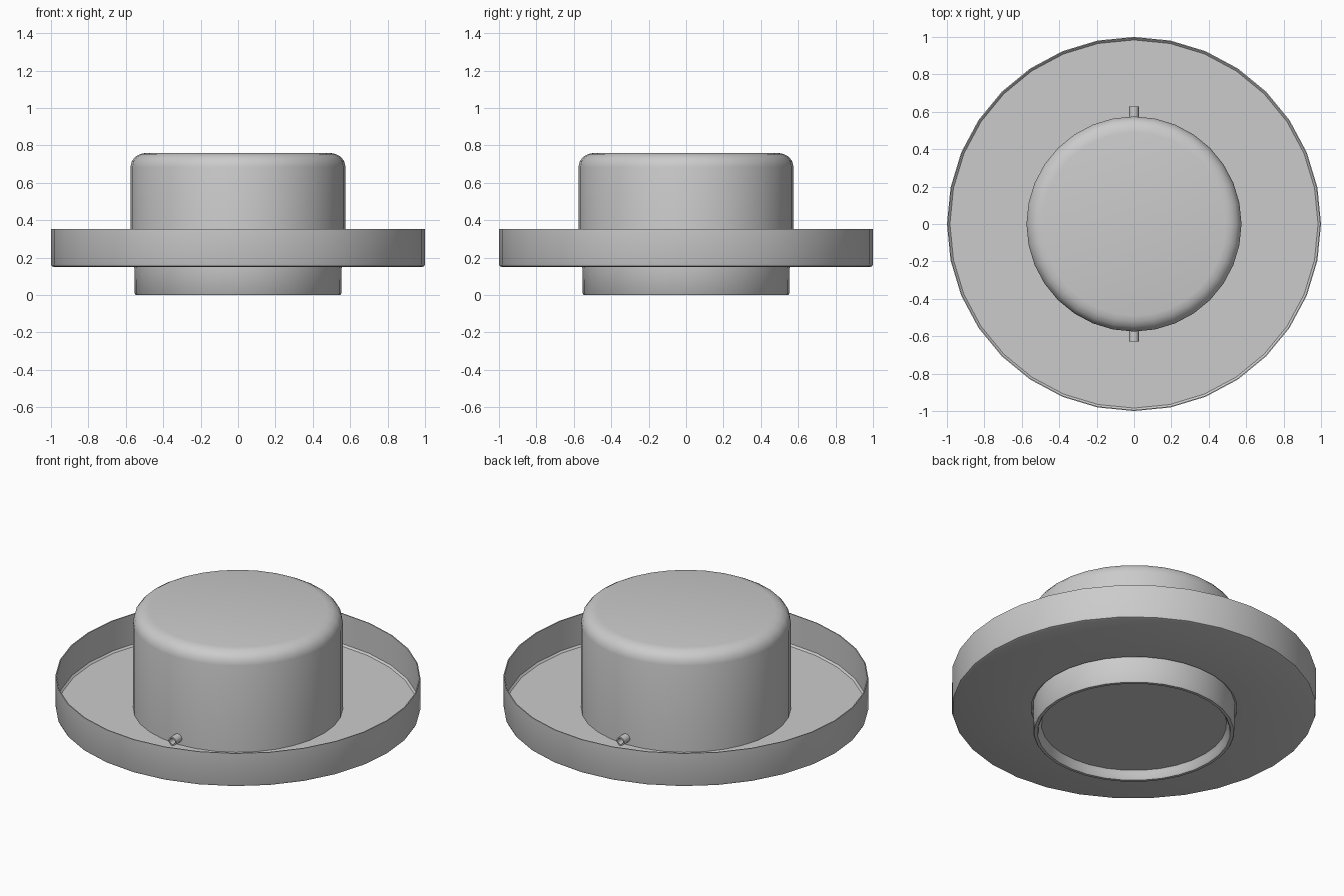
import bpy, bmesh, math

if "Cube" in bpy.data.objects:
    bpy.data.objects.remove(bpy.data.objects["Cube"])

SIDES = 32
grey = bpy.data.materials.new("plain grey")
grey.diffuse_color = (0.6, 0.6, 0.6, 1)
grey.use_nodes = True
grey.node_tree.nodes["Principled BSDF"].inputs["Base Color"].default_value = grey.diffuse_color


def finish(name, bm, angle):
    bmesh.ops.remove_doubles(bm, verts=bm.verts, dist=1e-5)
    bmesh.ops.recalc_face_normals(bm, faces=bm.faces)
    mesh = bpy.data.meshes.new(name)
    bm.to_mesh(mesh)
    bm.free()
    mesh.materials.append(grey)
    ob = bpy.data.objects.new(name, mesh)
    bpy.context.collection.objects.link(ob)
    bpy.ops.object.select_all(action='DESELECT')
    ob.select_set(True)
    bpy.context.view_layer.objects.active = ob
    bpy.ops.object.shade_smooth_by_angle(angle=math.radians(angle))
    return ob


def lathe(name, profile, sides=SIDES, closed=False, angle=35):
    """Turn an (r, z) profile around the z axis."""
    bm = bmesh.new()
    pts = profile + profile[:1] if closed else profile
    vs = [bm.verts.new((r, 0, z)) for r, z in pts]
    es = [bm.edges.new(p) for p in zip(vs, vs[1:])]
    bmesh.ops.spin(bm, geom=vs + es, cent=(0, 0, 0), axis=(0, 0, 1),
                   angle=math.tau, steps=sides, use_merge=True)
    return finish(name, bm, angle)


# Shallow dish: thin wall, small bottom bevel, opening for the bowl in the middle
lathe("dish", [
    (0.565, 0.15), (0.985, 0.15), (0.996, 0.154), (1.0, 0.165), (1.0, 0.353),
    (0.994, 0.353), (0.994, 0.172), (0.984, 0.162), (0.565, 0.162)], closed=True)

# Rounded dome with the narrower recessed foot beneath it
lathe("dome", [
    (0, 0.76), (0.49, 0.76), (0.522, 0.754), (0.549, 0.739), (0.568, 0.715),
    (0.575, 0.685), (0.575, 0.16), (0.555, 0.16), (0.552, 0.006), (0.547, 0.0),
    (0.53, 0.0), (0.524, 0.008), (0.516, 0.035), (0.508, 0.05), (0, 0.05)], angle=40)

# Small outlet tubes at front and back
for name, side in (("front_outlet", -1), ("back_outlet", 1)):
    tube = lathe(name, [(0.026, 0.54), (0.026, 0.628), (0.018, 0.628), (0.018, 0.54)],
                 sides=12, closed=True)
    tube.rotation_euler = (-side * math.pi / 2, 0, 0)
    tube.location = (0, 0, 0.2)
